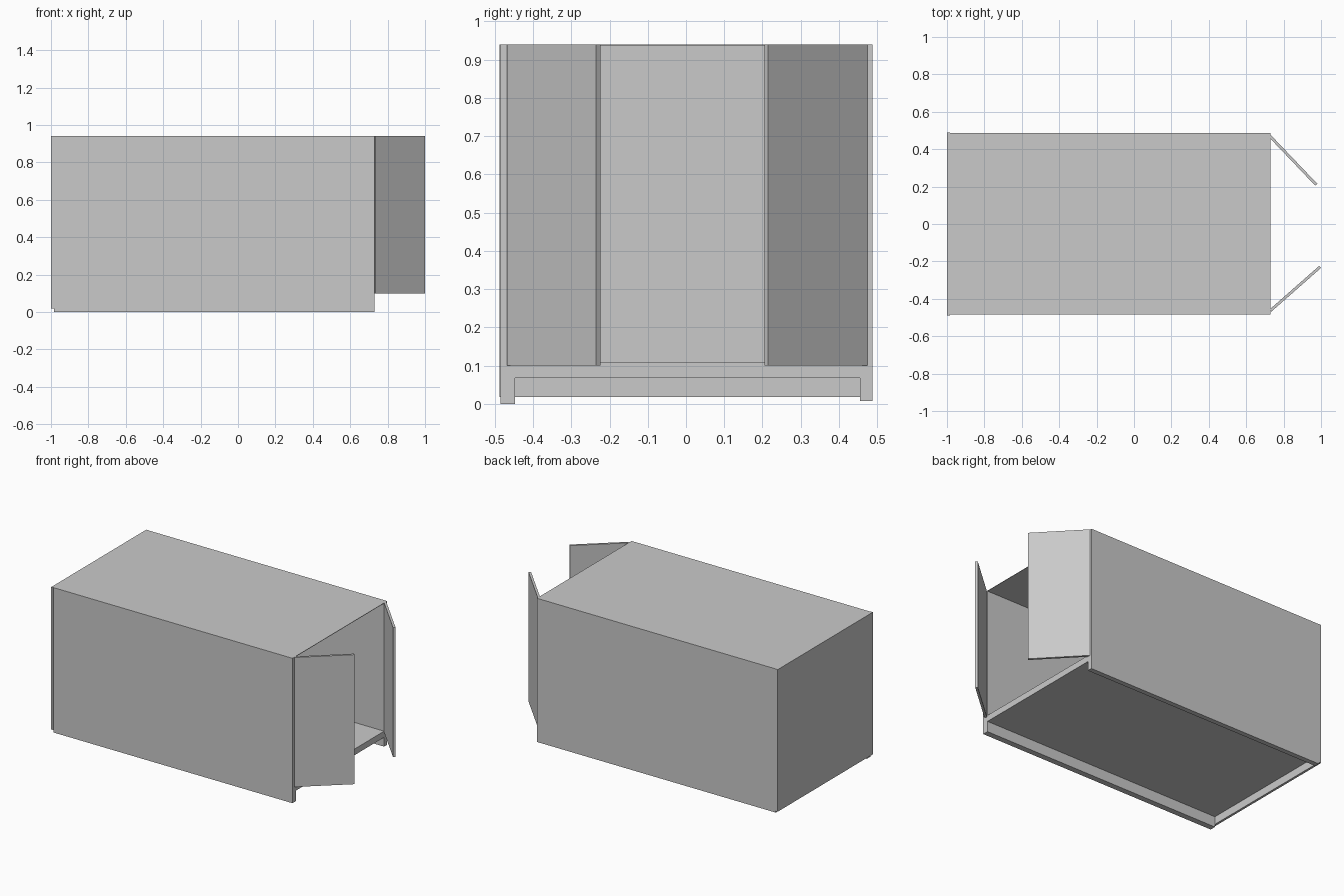
import bpy
import bmesh

cube = bpy.data.objects.get("Cube")
if cube:
    bpy.data.objects.remove(cube, do_unlink=True)

grey = bpy.data.materials.new("plain grey")
grey.use_nodes = True
colour = (0.59, 0.59, 0.59, 1)
grey.diffuse_color = colour
grey.node_tree.nodes["Principled BSDF"].inputs["Base Color"].default_value = colour


def prism(name, outline, z0, z1):
    """Extrude a flat outline from z0 up to z1."""
    bm = bmesh.new()
    face = bm.faces.new([bm.verts.new((x, y, z0)) for x, y in outline])
    top = bmesh.ops.extrude_face_region(bm, geom=[face])
    for v in top["geom"]:
        if isinstance(v, bmesh.types.BMVert):
            v.co.z = z1
    bmesh.ops.recalc_face_normals(bm, faces=bm.faces)
    mesh = bpy.data.meshes.new(name)
    bm.to_mesh(mesh)
    bm.free()
    mesh.materials.append(grey)
    obj = bpy.data.objects.new(name, mesh)
    bpy.context.collection.objects.link(obj)
    return obj


def box(name, x0, x1, y0, y1, z0, z1):
    return prism(name, [(x0, y0), (x1, y0), (x1, y1), (x0, y1)], z0, z1)


END, DOORWAY, TOP = -0.985, 0.73, 0.94

# Shell: side walls reach below the raised floor
box("right_wall", END, DOORWAY, -0.485, -0.447, 0, TOP - 0.003)
box("left_wall", END, DOORWAY, 0.455, 0.487, 0.008, TOP - 0.003)
box("end_wall", -1, END, -0.488, 0.488, 0.018, TOP)
box("floor", END, DOORWAY, -0.447, 0.455, 0.068, 0.108)
box("roof", END, DOORWAY, -0.485, 0.487, TOP - 0.003, TOP)


# Doors: thin panels swung partly open from the wall ends
def door(name, hinge, tip, inward):
    back = [(x + inward[0], y + inward[1]) for x, y in (tip, hinge)]
    prism(name, [hinge, tip] + back, 0.1, TOP)


door("right_door", (0.735, -0.468), (1.0, -0.235), (-0.01, 0.011))
door("left_door", (0.732, 0.475), (0.98, 0.215), (-0.011, -0.01))
